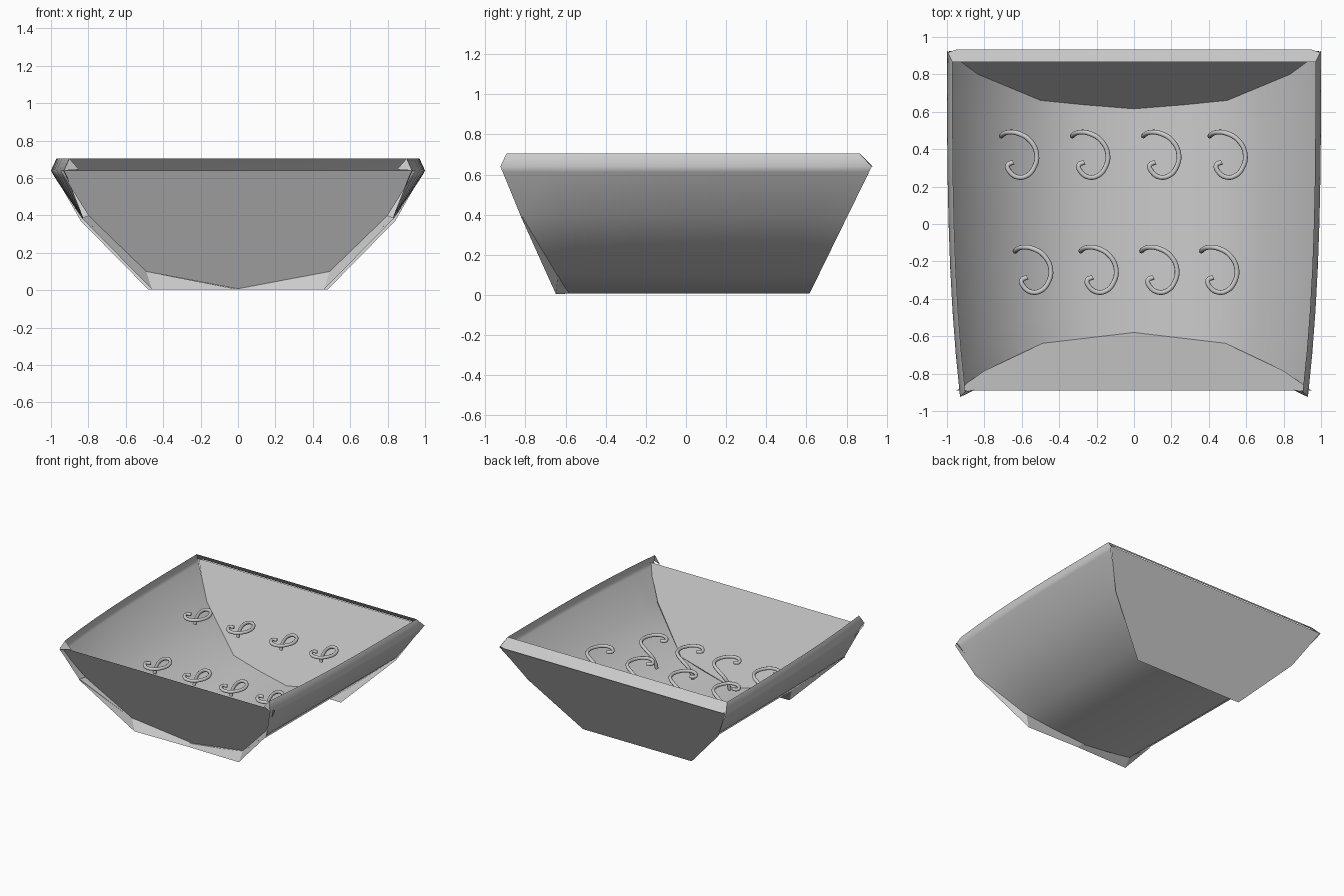
import bpy

cube = bpy.data.objects.get("Cube")
if cube:
    bpy.data.objects.remove(cube, do_unlink=True)


def mesh_object(name, verts, faces, smooth=False):
    mesh = bpy.data.meshes.new(name)
    mesh.from_pydata(verts, [], faces)
    mesh.update()
    for poly in mesh.polygons:
        poly.use_smooth = smooth
    obj = bpy.data.objects.new(name, mesh)
    bpy.context.collection.objects.link(obj)
    return obj


def strip(name, rows, smooth=False):
    """Bridge equal-length rows of points with quads."""
    n = len(rows[0])
    verts = [p for row in rows for p in row]
    faces = [(r * n + i, r * n + i + 1, (r + 1) * n + i + 1, (r + 1) * n + i)
             for r in range(len(rows) - 1) for i in range(n - 1)]
    return mesh_object(name, verts, faces, smooth)


def mirrored(half):
    """Outline from -x to +x, from a half given top to bottom."""
    return [(-x, y, z) for x, y, z in half] + \
           [(x, y, z) for x, y, z in reversed(half) if x > 0]


def back_y(z):
    return 0.612 + 0.49 * z


# Curved trough whose sides end in a short inward leaning rim:
# each section point is x, z and the y of its front end
section = [(0.97, 0.705, -0.895), (1.0, 0.64, -0.925), (0.985, 0.612, -0.913),
           (0.835, 0.385, -0.82), (0.50, 0.10, -0.642), (0.27, 0.052, -0.616),
           (0, 0.008, -0.59)]
ROWS = 8
trough_rows = []
for r in range(ROWS + 1):
    t = r / ROWS
    half = []
    for x, z, start in section:
        end = 0.865 if z > 0.65 else back_y(z)
        taper = 1 - 0.07 * (1 - t) ** 3 if z > 0.6 else 1 - 0.01 * (1 - t)
        half.append((x * taper, start + (end - start) * t, z))
    trough_rows.append(mirrored(half))
strip("trough", trough_rows, smooth=True)

# Back wall reaching below the trough, with its rim
back_half = [(0.995, 0.64), (0.84, 0.37), (0.48, 0.004)]
back = mirrored([(x, back_y(z), z) for x, z in back_half])
mesh_object("back_wall", back, [tuple(range(len(back)))])
strip("back_rim", [
    mirrored([(1.0, 0.915, 0.64), (0.95, 0.932, 0.64)]),
    mirrored([(0.97, 0.865, 0.705), (0.87, 0.865, 0.705)]),
], smooth=True)

# Front wall set just inside the trough
front = mirrored([(0.95, -0.89, 0.64), (0.80, -0.785, 0.40),
                  (0.49, -0.638, 0.10), (0, -0.58, 0.008)])
mesh_object("front_wall", front, [tuple(range(len(front)))])

# Narrow flap running outside the lower front edge
flap = mirrored([(0.835, -0.82, 0.385), (0.46, -0.648, 0.004), (0, -0.64, 0.004)])
strip("front_flap", [front[1:-1], flap])

# Turned up tips where the side rims end at the front
for side, label in ((1, "left"), (-1, "right")):
    mesh_object("front_tip_" + label,
                [(side * 0.93, -0.925, 0.64), (side * 0.902, -0.895, 0.705),
                 (side * 0.85, -0.887, 0.645)], [(0, 1, 2)])

# Curled wire hooks in two rows, each rising from its foot into the curl
curl = [(0, 0, -0.15), (0.008, 0.008, -0.10), (0.035, 0.02, -0.05), (0.09, 0.015, -0.015),
        (0.155, -0.025, 0), (0.19, -0.10, 0), (0.175, -0.17, 0), (0.14, -0.21, 0),
        (0.09, -0.22, 0), (0.045, -0.19, 0), (0.035, -0.155, 0), (0.065, -0.14, 0)]


def hook(name, x, y, top):
    data = bpy.data.curves.new(name, "CURVE")
    data.dimensions = "3D"
    data.bevel_depth = 0.013
    data.bevel_resolution = 2
    data.resolution_u = 4
    data.use_fill_caps = True
    spline = data.splines.new("BEZIER")
    spline.bezier_points.add(len(curl) - 1)
    for point, (dx, dy, dz) in zip(spline.bezier_points, curl):
        point.co = (x + dx, y + dy, top + dz)
        point.handle_left_type = point.handle_right_type = "AUTO"
    bpy.context.collection.objects.link(bpy.data.objects.new(name, data))


for row, y, top, xs in (("back", 0.47, 0.515, (-0.71, -0.33, 0.05, 0.405)),
                        ("front", -0.145, 0.38, (-0.635, -0.285, 0.04, 0.36))):
    for i, x in enumerate(xs, 1):
        hook(f"{row}_hook_{i}", x, y, top)
